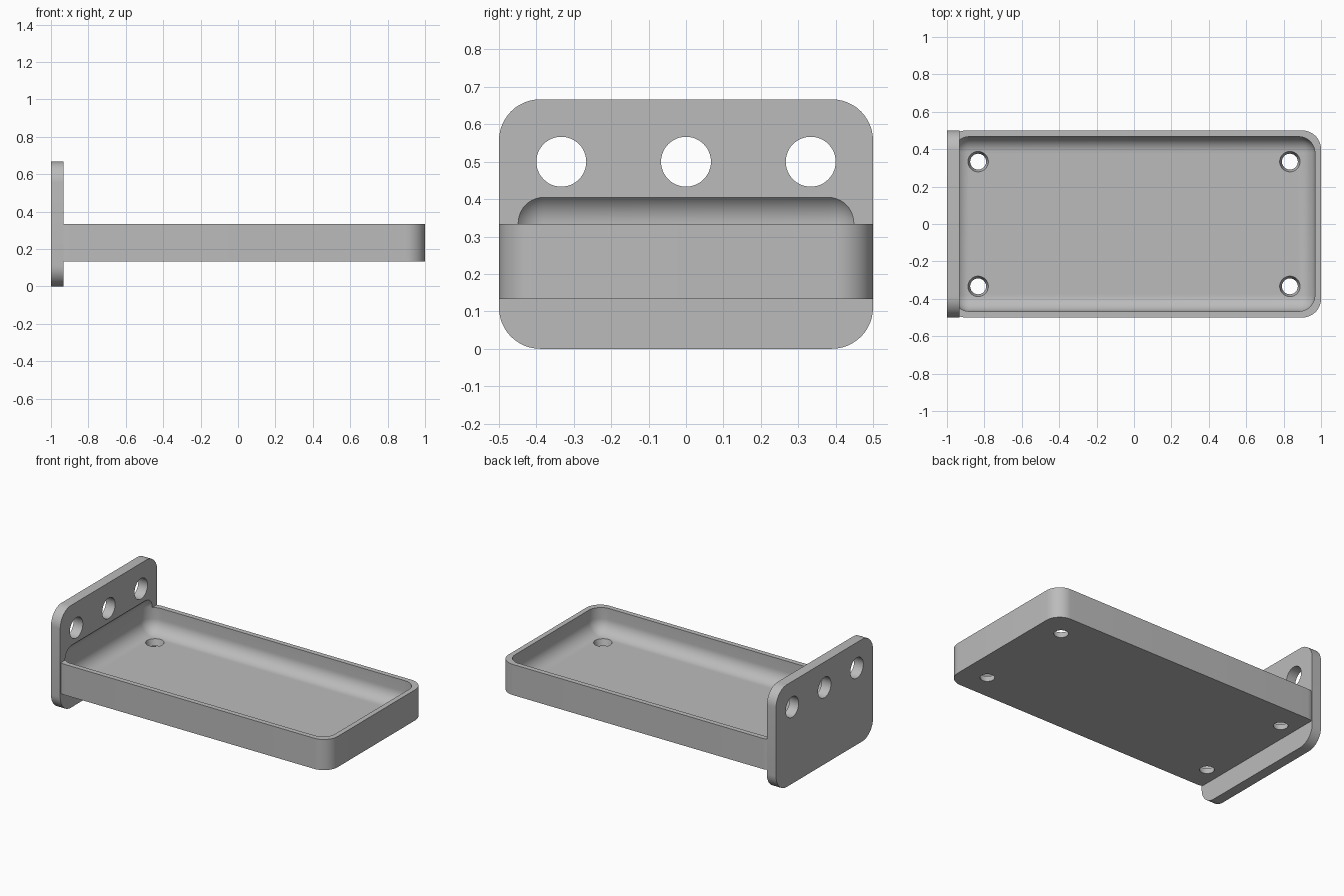
import bpy, bmesh, math

default = bpy.data.objects.get("Cube")
if default:
    bpy.data.objects.remove(default, do_unlink=True)

grey = bpy.data.materials.new("plain grey")
grey.use_nodes = True
colour = (0.5, 0.5, 0.5, 1)
grey.diffuse_color = colour
grey.node_tree.nodes["Principled BSDF"].inputs["Base Color"].default_value = colour


def finish(name, bm, helper=False):
    mesh = bpy.data.meshes.new(name)
    bm.to_mesh(mesh)
    bm.free()
    mesh.materials.append(grey)
    obj = bpy.data.objects.new(name, mesh)
    bpy.context.collection.objects.link(obj)
    if helper:
        obj.hide_render = True
        obj.hide_viewport = True
    return obj


def rounded_box(name, low, high, radius, axis=None, helper=False):
    """Box with rounded edges: those along one axis, or all of them."""
    bm = bmesh.new()
    bmesh.ops.create_cube(bm, size=1)
    for v in bm.verts:
        for i in range(3):
            v.co[i] = low[i] if v.co[i] < 0 else high[i]
    edges = [e for e in bm.edges if axis is None
             or abs(e.verts[0].co[axis] - e.verts[1].co[axis]) > 0.01]
    bmesh.ops.bevel(bm, geom=edges, offset=radius, segments=12,
                    profile=0.5, affect='EDGES')
    return finish(name, bm, helper)


def cutter(name, centre, axis, r_low, r_high, depth):
    """Round cutter along x or z."""
    bm = bmesh.new()
    bmesh.ops.create_cone(bm, cap_ends=True, segments=48, radius1=r_low,
                          radius2=r_high, depth=depth)
    obj = finish(name, bm, True)
    obj.location = centre
    if axis == 'X':
        obj.rotation_euler.y = math.pi / 2
    return obj


def boolean(obj, other, operation):
    mod = obj.modifiers.new(other.name, 'BOOLEAN')
    mod.operation = operation
    mod.solver = 'EXACT'
    mod.object = other


# End plate and tray block joined into one body
FLOOR, BASE = 0.175, 0.1333
body = rounded_box("tray_with_end_plate", (-1, -0.5, 0), (-0.9333, 0.5, 0.6667), 0.11, 0)
block = rounded_box("tray_block", (-0.999, -0.5, BASE), (1, 0.5, 0.3333), 0.1, 2, True)
boolean(body, block, 'UNION')

# Soft-edged hollow that also bites into the plate
hollow = rounded_box("tray_hollow", (-0.967, -0.467, FLOOR), (0.967, 0.467, 0.423),
                     0.087, None, True)
boolean(body, hollow, 'DIFFERENCE')

# Three holes through the plate
for i in (-1, 0, 1):
    boolean(body, cutter("plate_hole", (-0.9667, i / 3, 0.5), 'X', 0.0667, 0.0667, 0.2),
            'DIFFERENCE')

# Four tapered drain holes through the tray floor
for sx in (-1, 1):
    for sy in (-1, 1):
        boolean(body, cutter("drain_hole", (sx * 0.8333, sy / 3, (FLOOR + BASE) / 2),
                             'Z', 0.041, 0.056, FLOOR - BASE + 0.01), 'DIFFERENCE')

# Smooth the rounds, keep the edges crisp
bpy.ops.object.select_all(action='DESELECT')
bpy.context.view_layer.objects.active = body
body.select_set(True)
bpy.ops.object.convert(target='MESH')
bpy.ops.object.shade_smooth_by_angle(angle=math.radians(30))

# Drop the cutters now that the cuts are applied
for obj in [o for o in bpy.data.objects if o.hide_render and o.hide_viewport
            and o.name.startswith(("tray_block", "tray_hollow", "plate_hole", "drain_hole"))]:
    bpy.data.objects.remove(obj, do_unlink=True)
